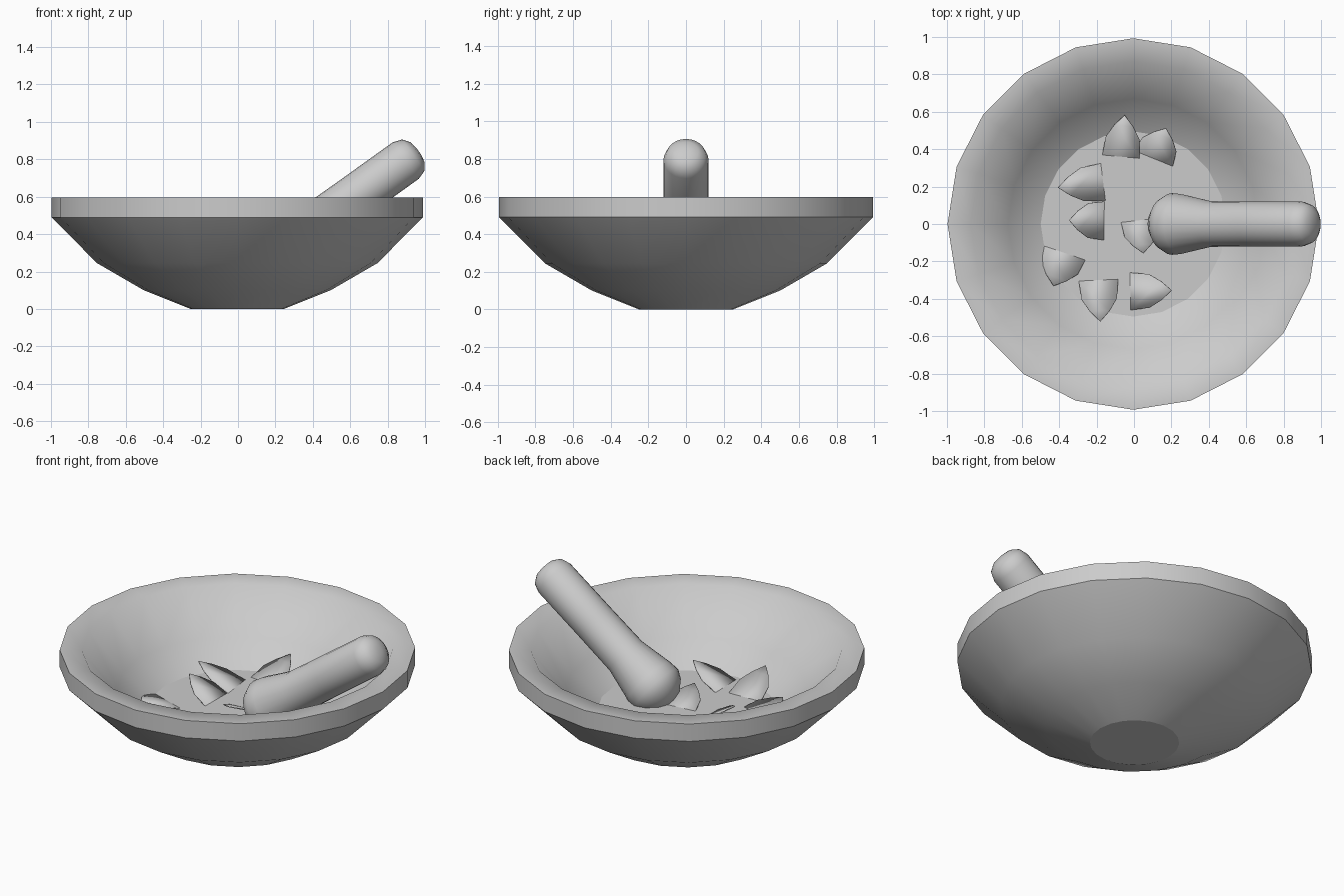
import bpy, math
from mathutils import Vector, Matrix

if "Cube" in bpy.data.objects:
    bpy.data.objects.remove(bpy.data.objects["Cube"])


def make_object(name, verts, faces, sharp_rings=(), sides=1):
    """Smooth mesh; edges lying inside a listed ring stay sharp."""
    mesh = bpy.data.meshes.new(name)
    mesh.from_pydata(verts, [], faces)
    mesh.update()
    for p in mesh.polygons:
        p.use_smooth = True
    if sharp_rings:
        attr = mesh.attributes.new("sharp_edge", 'BOOLEAN', 'EDGE')
        for e in mesh.edges:
            a, b = (v // sides for v in e.vertices)
            attr.data[e.index].value = a == b and a in sharp_rings
    ob = bpy.data.objects.new(name, mesh)
    bpy.context.collection.objects.link(ob)
    return ob


def lathe(name, profile, sides, sharp_rings=()):
    """Revolve (radius, z) points about z and cap both ends."""
    verts, faces = [], []
    for r, z in profile:
        for i in range(sides):
            a = 2 * math.pi * i / sides
            verts.append((r * math.cos(a), r * math.sin(a), z))
    for k in range(len(profile) - 1):
        for i in range(sides):
            j = (i + 1) % sides
            faces.append((k * sides + i, k * sides + j,
                          (k + 1) * sides + j, (k + 1) * sides + i))
    top = (len(profile) - 1) * sides
    faces.append(tuple(reversed(range(sides))))
    faces.append(tuple(range(top, top + sides)))
    return make_object(name, verts, faces, sharp_rings, sides)


# Bowl: outer wall, rim band, lip and inner wall
bowl = lathe("bowl", [(0.25, 0), (0.5, 0.1), (0.75, 0.245), (0.993, 0.49),
                      (0.993, 0.597), (0.87, 0.594), (0.67, 0.36),
                      (0.46, 0.21), (0.22, 0.12)], 20, (0, 3, 4))
bowl.location.x = -0.004

# Flat bed of ground herbs filling the bottom
bed = lathe("herb_bed", [(0.47, 0.2), (0.5, 0.235)], 20, (0, 1))

# Pestle: built along its axis, then leaned toward +x
pestle = lathe("pestle", [(0.03, -0.635), (0.09, -0.615), (0.14, -0.57),
                          (0.165, -0.52), (0.16, -0.46), (0.122, -0.265),
                          (0.12, 0.0), (0.12, 0.335), (0.103, 0.385),
                          (0.065, 0.412), (0.02, 0.42)], 24)
axis = Vector((0.812, 0, 0.583))
pestle.matrix_world = (Matrix.Translation((0.625, 0, 0.598))
                       @ axis.to_track_quat('Z', 'Y').to_matrix().to_4x4())

# Leaves: pointed, tilted up out of the herb bed
# (base x, base y, tip x, tip y, tip z, half width)
leaves = [
    (-0.07, 0.36, -0.05, 0.58, 0.33, 0.10),
    (0.105, 0.35, 0.17, 0.51, 0.34, 0.11),
    (-0.165, 0.225, -0.405, 0.195, 0.34, 0.10),
    (-0.16, 0.017, -0.345, 0.02, 0.345, 0.103),
    (0.03, 0.02, 0.05, -0.155, 0.315, 0.10),
    (-0.37, -0.155, -0.43, -0.33, 0.29, 0.115),
    (-0.19, -0.30, -0.18, -0.52, 0.345, 0.105),
    (-0.02, -0.36, 0.20, -0.355, 0.34, 0.10),
]
outline = [(-0.15, 0.9), (0.0, 1.0), (0.45, 0.9), (0.75, 0.5)]
for n, (bx, by, tx, ty, tz, hw) in enumerate(leaves, 1):
    base, tip = Vector((bx, by, 0.235)), Vector((tx, ty, tz))
    along = tip - base
    side = Vector((-along.y, along.x, 0)).normalized() * hw
    verts = [base + along * u + side * v for u, v in outline]
    verts.append(tip)
    verts += [base + along * u - side * v for u, v in reversed(outline)]
    leaf = make_object(f"leaf_{n}", verts, [tuple(reversed(range(len(verts))))])
    mod = leaf.modifiers.new("thickness", 'SOLIDIFY')
    mod.thickness = 0.006
